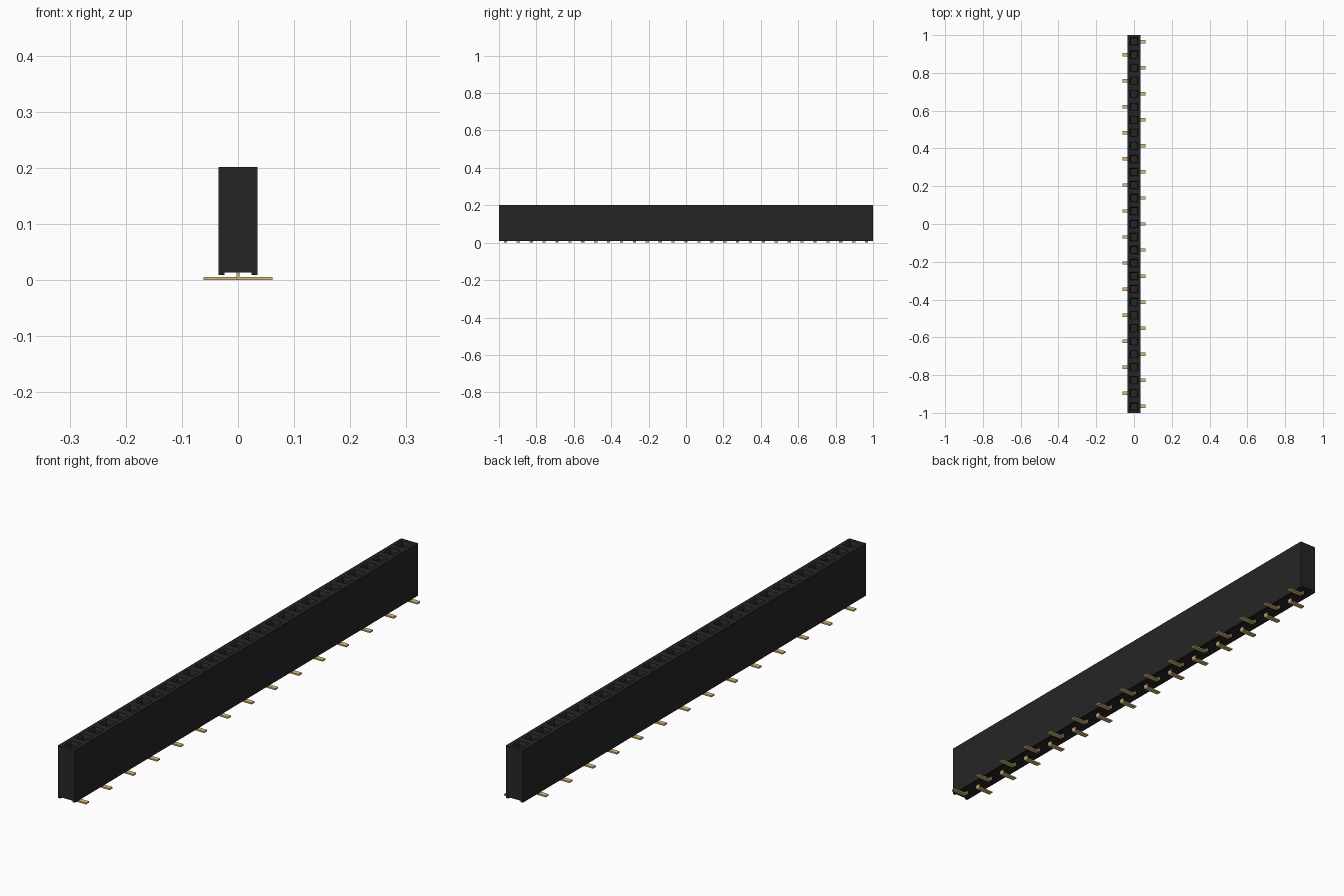
import bpy, bmesh, math
from mathutils import Vector

if "Cube" in bpy.data.objects:
    bpy.data.objects.remove(bpy.data.objects["Cube"])

COUNT = 29
PITCH = 2.0 / COUNT
HALF = PITCH / 2
TOP = 0.202


def material(name, rgb):
    m = bpy.data.materials.new(name)
    m.use_nodes = True
    m.diffuse_color = (*rgb, 1)
    m.node_tree.nodes["Principled BSDF"].inputs["Base Color"].default_value = (*rgb, 1)
    return m


def finish(bm, name, mat):
    bmesh.ops.recalc_face_normals(bm, faces=bm.faces)
    me = bpy.data.meshes.new(name)
    bm.to_mesh(me)
    bm.free()
    me.materials.append(mat)
    ob = bpy.data.objects.new(name, me)
    bpy.context.collection.objects.link(ob)
    return ob


def loft(bm, profile, ys):
    """Sweep an (x, z) outline through the given y stations and cap both ends."""
    rings = [[bm.verts.new((x, y, z)) for x, z in profile] for y in ys]
    n = len(profile)
    for a, b in zip(rings, rings[1:]):
        for i in range(n):
            bm.faces.new((a[i], a[(i + 1) % n], b[(i + 1) % n], b[i]))
    bm.faces.new(rings[0])
    bm.faces.new(rings[-1])


black = material("black plastic", (0.0194, 0.0185, 0.0185))
gold = material("gold metal", (0.708, 0.504, 0.21))

# Housing: one cell per contact, with a channel between two rails underneath
bm = bmesh.new()
outline = [(-HALF, 0.009), (-0.024, 0.009), (-0.024, 0.014), (0.024, 0.014),
           (0.024, 0.009), (HALF, 0.009), (HALF, TOP), (-HALF, TOP)]
loft(bm, outline, [-1 + PITCH * i for i in range(COUNT + 1)])
bmesh.ops.recalc_face_normals(bm, faces=bm.faces)

# Sockets: square mouth, sloped funnel, then a straight well
mouths = [f for f in bm.faces if f.normal.z > 0.9 and f.calc_center_median().z > TOP - 0.001]
bmesh.ops.inset_individual(bm, faces=mouths, thickness=HALF - 0.015)
bmesh.ops.inset_individual(bm, faces=mouths, thickness=0.006, depth=-0.008)
wells = bmesh.ops.extrude_discrete_faces(bm, faces=mouths)["faces"]
bmesh.ops.translate(bm, verts=list({v for f in wells for v in f.verts}), vec=Vector((0, 0, -0.14)))
finish(bm, "housing", black)

# Contacts: bent strips whose feet alternate between the two sides
T = 0.0054
W = 0.0087
bend = [(math.cos(a), math.sin(a)) for a in (math.radians(180 + 22.5 * i) for i in range(5))]
strip = [(-T / 2, 0.03)]
strip += [(-T / 2 + T * (1 + c), T * (1 + s)) for c, s in bend]
strip += [(0.0615, 0), (0.0615, T), (T / 2, T), (T / 2, 0.03)]
for i in range(COUNT):
    y = -1 + PITCH * (i + 0.5)
    side = 1 if i % 2 == 0 else -1
    bm = bmesh.new()
    loft(bm, [(side * x, z) for x, z in strip], (y - W, y + W))
    finish(bm, f"contact_{i + 1:02d}", gold)
